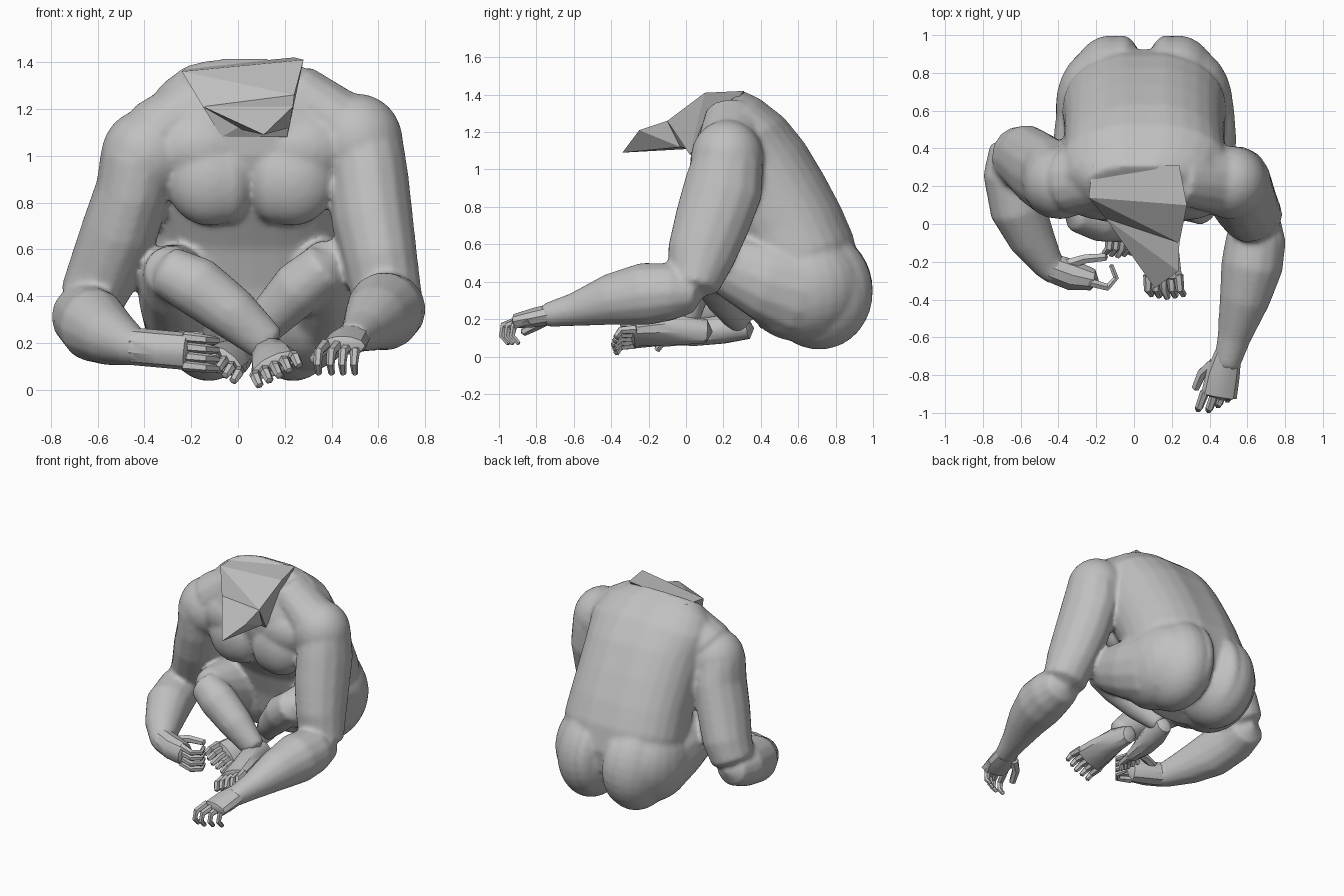
import bpy, bmesh, math
from mathutils import Vector, Matrix

cube = bpy.data.objects.get("Cube")
if cube:
    bpy.data.objects.remove(cube, do_unlink=True)

skin = bpy.data.materials.new("skin_grey")
skin.use_nodes = True
GREY = (0.53, 0.53, 0.53, 1)
skin.diffuse_color = GREY
skin.node_tree.nodes["Principled BSDF"].inputs["Base Color"].default_value = GREY

X, Y, Z = Vector((1, 0, 0)), Vector((0, 1, 0)), Vector((0, 0, 1))


def finish(bm, name, smooth=True):
    """Turn a bmesh into a named object."""
    bmesh.ops.recalc_face_normals(bm, faces=bm.faces)
    me = bpy.data.meshes.new(name)
    bm.to_mesh(me)
    bm.free()
    me.materials.append(skin)
    ob = bpy.data.objects.new(name, me)
    bpy.context.collection.objects.link(ob)
    if smooth:
        bpy.ops.object.select_all(action='DESELECT')
        ob.select_set(True)
        bpy.context.view_layer.objects.active = ob
        bpy.ops.object.shade_smooth_by_angle(angle=math.radians(35))
    return ob


def bridge(bm, rings):
    for a, b in zip(rings, rings[1:]):
        n = len(a)
        for i in range(n):
            bm.faces.new((a[i], a[(i + 1) % n], b[(i + 1) % n], b[i]))


def tube(bm, path, side, n=14, cap=0.6):
    """Tapered limb: path of (x, y, z, radius along side, other radius)."""
    pts = [Vector(p[:3]) for p in path]
    rings, ends = [], []
    for k, p in enumerate(path):
        t = (pts[min(k + 1, len(pts) - 1)] - pts[max(k - 1, 0)]).normalized()
        u = (side - t * side.dot(t)).normalized()
        v = t.cross(u)
        rings.append([bm.verts.new(pts[k] + u * p[3] * math.cos(a) + v * p[4] * math.sin(a))
                      for a in (2 * math.pi * i / n for i in range(n))])
        if k in (0, len(path) - 1):
            s = -1 if k == 0 else 1
            ends.append(bm.verts.new(pts[k] + t * s * cap * min(p[3], p[4])))
    bridge(bm, rings)
    for ring, tip in zip((rings[0], rings[-1]), ends):
        for i in range(n):
            bm.faces.new((ring[i], ring[(i + 1) % n], tip))


def blob(bm, centre, radii, tilt=0):
    m = Matrix.Translation(centre) @ Matrix.Rotation(tilt, 4, 'X') @ Matrix.Diagonal((*radii, 1))
    bmesh.ops.create_uvsphere(bm, u_segments=24, v_segments=16, radius=1, matrix=m)


body = bmesh.new()

# Torso: rings given by back (y, z), front (y, z), half width, centre x
sections = [
    (0.91, 0.32, 0.40, 0.14, 0.32, 0.055),
    (0.935, 0.48, 0.33, 0.28, 0.40, 0.055),
    (0.90, 0.65, 0.30, 0.43, 0.435, 0.055),
    (0.835, 0.80, 0.24, 0.60, 0.425, 0.055),
    (0.745, 0.97, 0.15, 0.74, 0.425, 0.055),
    (0.64, 1.145, 0.08, 0.87, 0.43, 0.055),
    (0.53, 1.28, 0.04, 1.00, 0.45, 0.055),
    (0.40, 1.38, 0.03, 1.12, 0.40, 0.045),
    (0.31, 1.42, 0.07, 1.26, 0.28, 0.025),
]
rings = []
N = 28
for by, bz, fy, fz, w, cx in sections:
    back, front = Vector((cx, by, bz)), Vector((cx, fy, fz))
    mid, half = (back + front) / 2, (back - front) / 2
    ring = []
    for i in range(N):
        a = 2 * math.pi * i / N
        c, s = math.cos(a), math.sin(a)
        px = math.copysign(abs(c) ** 0.88, c)
        py = math.copysign(abs(s) ** 0.9, s)
        if i == N // 4:          # shallow spine groove
            py -= 0.03
        ring.append(body.verts.new(mid + X * w * px + half * py))
    rings.append(ring)
bridge(body, rings)
body.faces.new(rings[0])
body.faces.new(rings[-1])

# Buttocks, hips and chest muscles, mirrored about the body's centre line
for s in (-1, 1):
    blob(body, (0.055 + s * 0.18, 0.70, 0.36), (0.225, 0.298, 0.325), 0.25)
    blob(body, (0.055 + s * 0.118, 0.71, 0.37), (0.125, 0.29, 0.31), 0.25)
    blob(body, (0.055 + s * 0.235, 0.62, 0.37), (0.235, 0.32, 0.29), 0.15)
    blob(body, (0.055 + s * 0.175, 0.15, 0.90), (0.19, 0.14, 0.20))
    blob(body, (0.055 + s * 0.10, 0.15, 0.90), (0.115, 0.13, 0.19))
    blob(body, (0.055 + s * 0.22, 0.16, 1.03), (0.21, 0.14, 0.16))
    # shoulder slope
    tube(body, [(0.04 + s * 0.2, 0.25, 1.265 + s * 0.02, 0.15, 0.12),
                (0.055 + s * 0.40, 0.23, 1.10 + s * 0.01, 0.18, 0.16)], Y)

# Left arm: upper arm hangs down, forearm reaches forward
blob(body, (0.51, 0.22, 1.06), (0.195, 0.195, 0.205))
tube(body, [(0.50, 0.22, 1.12, 0.15, 0.16), (0.535, 0.22, 1.03, 0.175, 0.195),
            (0.555, 0.20, 0.90, 0.175, 0.215), (0.575, 0.14, 0.72, 0.175, 0.205),
            (0.61, 0.08, 0.54, 0.16, 0.185), (0.64, 0.04, 0.38, 0.15, 0.14)], X)
tube(body, [(0.645, 0.04, 0.34, 0.13, 0.11), (0.645, -0.08, 0.345, 0.16, 0.155),
            (0.625, -0.22, 0.335, 0.165, 0.17), (0.585, -0.40, 0.305, 0.135, 0.14),
            (0.53, -0.60, 0.25, 0.09, 0.09), (0.49, -0.75, 0.22, 0.07, 0.065)], X)

# Right arm: elbow pushed out and back, forearm turned inward
blob(body, (-0.39, 0.22, 1.00), (0.195, 0.195, 0.20))
tube(body, [(-0.39, 0.22, 1.07, 0.15, 0.16), (-0.42, 0.22, 0.99, 0.17, 0.195),
            (-0.45, 0.25, 0.85, 0.16, 0.21), (-0.505, 0.29, 0.68, 0.165, 0.205),
            (-0.575, 0.345, 0.50, 0.155, 0.185), (-0.63, 0.36, 0.38, 0.14, 0.155)], X)
tube(body, [(-0.645, 0.41, 0.33, 0.12, 0.11), (-0.655, 0.27, 0.315, 0.145, 0.145),
            (-0.615, 0.08, 0.275, 0.15, 0.16), (-0.54, -0.08, 0.225, 0.125, 0.125),
            (-0.45, -0.22, 0.185, 0.085, 0.085), (-0.40, -0.26, 0.18, 0.075, 0.075)], X)

# Legs: thighs forward, shins folded across
tube(body, [(0.29, 0.72, 0.34, 0.20, 0.26), (0.335, 0.58, 0.36, 0.20, 0.26),
            (0.365, 0.42, 0.41, 0.18, 0.22),
            (0.375, 0.24, 0.48, 0.14, 0.17), (0.37, 0.10, 0.53, 0.10, 0.115)], X)
tube(body, [(0.38, 0.10, 0.53, 0.11, 0.11), (0.26, 0.14, 0.435, 0.12, 0.12),
            (0.13, 0.21, 0.30, 0.10, 0.095), (0.02, 0.29, 0.18, 0.065, 0.07)], Y)
tube(body, [(-0.17, 0.72, 0.34, 0.20, 0.26), (-0.215, 0.58, 0.36, 0.20, 0.26),
            (-0.25, 0.42, 0.41, 0.18, 0.22),
            (-0.28, 0.20, 0.47, 0.14, 0.16), (-0.29, 0.07, 0.51, 0.11, 0.11)], X)
tube(body, [(-0.31, 0.06, 0.51, 0.10, 0.11), (-0.18, 0.03, 0.445, 0.125, 0.13),
            (-0.02, 0.01, 0.325, 0.11, 0.115), (0.13, 0.00, 0.195, 0.07, 0.085)], Y)

# Fuse torso and limbs into one smooth skin
body_ob = finish(body, "body", smooth=False)
fuse = body_ob.modifiers.new("fuse", 'REMESH')
fuse.mode = 'VOXEL'
fuse.voxel_size = 0.014
fuse.use_smooth_shade = True
relax = body_ob.modifiers.new("relax", 'SMOOTH')
relax.factor = 0.5
relax.iterations = 10


def digits(bm, paths, side, r=0.025):
    for pts in paths:
        tube(bm, [(*p, r * (1 - 0.15 * k), r * (1 - 0.15 * k)) for k, p in enumerate(pts)], side, n=6)


# Left hand: palm down, fingers curling to the ground
bm = bmesh.new()
tube(bm, [(0.50, -0.68, 0.235, 0.07, 0.06), (0.47, -0.80, 0.21, 0.09, 0.055),
          (0.45, -0.91, 0.19, 0.095, 0.04)], X, n=10)
digits(bm, [[(x, -0.89 + d, 0.195), (x - 0.03, -0.97 + d, 0.165), (x - 0.035, -0.98 + d, 0.11),
             (x - 0.03, -0.945 + d, 0.07)] for x, d in ((0.375, 0), (0.43, -0.005), (0.48, 0.02), (0.53, 0.05))], X)
digits(bm, [[(0.42, -0.74, 0.20), (0.36, -0.79, 0.17), (0.325, -0.87, 0.13)]], Z, 0.032)
finish(bm, "left_hand")

# Right hand: turned inward with curled fingers
bm = bmesh.new()
tube(bm, [(-0.44, -0.23, 0.185, 0.08, 0.08), (-0.33, -0.27, 0.175, 0.08, 0.085),
          (-0.22, -0.295, 0.165, 0.08, 0.06)], Z, n=10)
digits(bm, [[(-0.23, -0.31, z), (-0.14, -0.335, z - 0.01), (-0.095, -0.285, z - 0.015),
             (-0.12, -0.22, z - 0.01)] for z in (0.105, 0.145, 0.185, 0.225)], Z)
digits(bm, [[(-0.37, -0.22, 0.20), (-0.26, -0.185, 0.225), (-0.15, -0.175, 0.225)]], Z, 0.032)
finish(bm, "right_hand")

# Feet: heel to toe tube plus five toes, soles rolled outwards
feet = {
    "right_foot": (Vector((1, 0, 0.5)).normalized(), [
        (0.13, 0.11, 0.135, 0.055, 0.065), (0.14, -0.03, 0.145, 0.08, 0.085),
        (0.15, -0.16, 0.125, 0.10, 0.065), (0.155, -0.28, 0.105, 0.11, 0.042)]),
    "left_foot": (Vector((1, 0, -0.7)).normalized(), [
        (0.02, 0.335, 0.15, 0.05, 0.06), (-0.01, 0.20, 0.145, 0.075, 0.08),
        (-0.04, 0.05, 0.13, 0.09, 0.065), (-0.06, -0.06, 0.125, 0.095, 0.042)]),
}
for name, (side, path) in feet.items():
    bm = bmesh.new()
    tube(bm, path, side, n=10)
    ball, w = Vector(path[-1][:3]), path[-1][3]
    sole = Vector((side.z, 0, -side.x))
    digits(bm, [[ball + side * f * w + Y * 0.01,
                 ball + side * f * w * 1.05 - Y * 0.07 + sole * 0.01,
                 ball + side * f * w * 1.05 - Y * (0.11 - 0.02 * abs(f)) + sole * 0.05]
                for f in (-0.82, -0.41, 0, 0.41, 0.82)], X, 0.026)
    finish(bm, name)

# Cut neck: flat-faced stump with a pointed flap hanging forward
hinge = [(-0.15, 0.03, 1.21), (0.24, -0.10, 1.26)]
parts = {
    "neck_stump": hinge + [(-0.22, 0.31, 1.375), (0.24, 0.31, 1.42), (0.28, 0.10, 1.41),
                           (-0.24, 0.14, 1.36), (0.21, 0.02, 1.08), (-0.07, 0.04, 1.08)],
    "neck_flap": hinge + [(0.235, -0.25, 1.21), (0.11, -0.34, 1.09), (0.22, -0.03, 1.12), (0.02, 0.02, 1.11)],
}
for name, points in parts.items():
    bm = bmesh.new()
    for p in points:
        bm.verts.new(p)
    bmesh.ops.convex_hull(bm, input=bm.verts)
    finish(bm, name, smooth=False)
